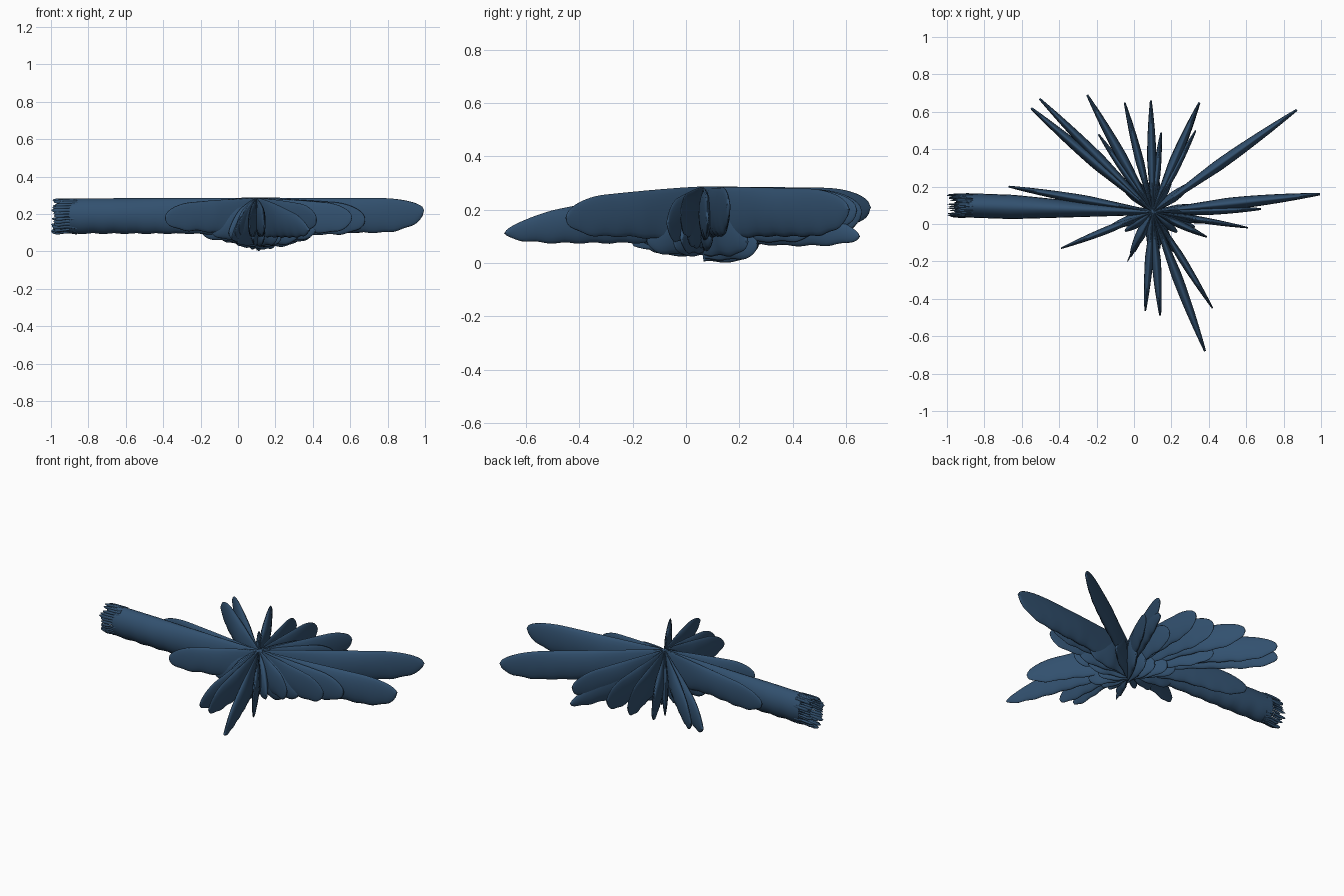
import bpy, bmesh, math, random
from mathutils import Vector

random.seed(4)
HUB = Vector((0.10, 0.065))
TOP = 0.287

mat = bpy.data.materials.new("dark_blue")
mat.diffuse_color = (0.032, 0.082, 0.16, 1)


def lerp(a, b, t):
    return a + (b - a) * t


def leaf(name, tip, width, bottom, end_top, tip_z, root_bottom=0.08, cap=0.72,
         blunt=False, start=HUB, top=TOP):
    """Upright fin from the hub to tip: tall pointed-oval sections, rounded end."""
    start, end = Vector(start), Vector(tip)
    d = end - start
    side = Vector((-d.y, d.x)).normalized()
    n, m = 32, 20
    bm = bmesh.new()
    rings = []
    for i in range(n + 1):
        t = i / n
        t = 1 - (1 - t) ** 1.35                    # more rings near the tip
        r = t * d.length
        hi = lerp(top, end_top, t ** 1.3)
        lo = lerp(root_bottom, bottom, min(1, r / 0.35))
        half = 0.5 * width * (0.3 + 0.7 * min(1, t / 0.45))
        if blunt:
            half = 0.5 * width * (0.25 + 0.75 * min(1, t / 0.75))
        else:
            k = max(0, (t - cap) / (1 - cap))
            s = math.sqrt(max(0, 1 - k * k)) * 0.98 + 0.02
            hi, lo = tip_z + (hi - tip_z) * s, tip_z + (lo - tip_z) * s
            half *= max(0.12, 1 - 0.8 * max(0, (t - 0.45) / 0.55) ** 1.8)
        lo += 0.003 * math.sin(r * 55 + d.x * 9)   # rippled lower edge
        c = start + d * t
        ring = []
        for j in range(m):
            a = math.tau * j / m
            u = math.copysign(abs(math.cos(a)) ** 1.15, math.cos(a)) * half
            z = (hi + lo) / 2 + math.sin(a) * (hi - lo) / 2
            p = c + side * u
            ring.append(bm.verts.new((p.x, p.y, z)))
        rings.append(ring)
    for a, b in zip(rings, rings[1:]):
        for j in range(m):
            bm.faces.new((a[j], a[(j + 1) % m], b[(j + 1) % m], b[j]))
    bm.faces.new(rings[0])
    bm.faces.new(rings[-1])
    bmesh.ops.recalc_face_normals(bm, faces=bm.faces)
    for f in bm.faces:
        f.smooth = len(f.verts) == 4
    me = bpy.data.meshes.new(name)
    bm.to_mesh(me)
    bm.free()
    me.materials.append(mat)
    ob = bpy.data.objects.new(name, me)
    bpy.context.collection.objects.link(ob)
    return ob


# Long leaves: tip, width, bottom, top at end, tip height
long_leaves = [
    ((-0.67, 0.20), 0.050, 0.12, 0.27, 0.20),
    ((-0.55, 0.62), 0.060, 0.10, 0.26, 0.17),
    ((-0.505, 0.67), 0.055, 0.12, 0.28, 0.21),
    ((-0.25, 0.69), 0.055, 0.12, 0.28, 0.21),
    ((-0.19, 0.48), 0.040, 0.07, 0.20, 0.13),
    ((-0.05, 0.65), 0.045, 0.09, 0.27, 0.18),
    ((0.09, 0.66), 0.050, 0.10, 0.27, 0.19),
    ((0.145, 0.49), 0.040, 0.07, 0.21, 0.13),
    ((0.35, 0.65), 0.055, 0.065, 0.15, 0.10),
    ((0.345, 0.64), 0.050, 0.11, 0.27, 0.20),
    ((0.33, 0.50), 0.040, 0.08, 0.22, 0.15),
    ((0.87, 0.61), 0.060, 0.10, 0.275, 0.20),
    ((0.995, 0.16), 0.065, 0.10, 0.285, 0.22),
    ((0.68, 0.08), 0.050, 0.09, 0.25, 0.17),
    ((0.61, -0.02), 0.035, 0.10, 0.25, 0.18),
    ((0.39, -0.07), 0.040, 0.08, 0.22, 0.15),
    ((0.42, -0.45), 0.040, 0.10, 0.24, 0.17),
    ((0.38, -0.68), 0.055, 0.075, 0.16, 0.11),
    ((0.14, -0.49), 0.050, 0.08, 0.21, 0.13),
    ((0.06, -0.465), 0.045, 0.08, 0.20, 0.13),
    ((-0.39, -0.13), 0.040, 0.11, 0.25, 0.18),
]
for i, (tip, w, b, e, z) in enumerate(long_leaves):
    leaf(f"leaf_{i + 1:02d}", tip, w, b, e, z)

# Broad left leaf with a frayed end
leaf("broad_left_leaf", (-0.90, 0.10), 0.130, 0.095, 0.283, 0.19, blunt=True)
for i in range(34):
    a = math.tau * i / 34
    q = random.uniform(0.86, 0.95)
    y, z = 0.10 + 0.065 * q * math.cos(a), 0.19 + 0.092 * q * math.sin(a)
    h = random.uniform(0.006, 0.012)
    leaf(f"frayed_strand_{i + 1:02d}", (random.uniform(-1.0, -0.95), y), 0.014,
         z - h, z + h, z, root_bottom=z - h, start=(-0.86, y), top=z + h)

# Short drooping lobes underneath: heading, length, bottom height
lobes = [(-160, 0.26, 0.06), (-145, 0.18, 0.04), (-118, 0.25, 0.03), (-95, 0.20, 0.03),
         (-80, 0.20, 0.025), (-62, 0.24, 0.03), (-40, 0.17, 0.025), (-20, 0.24, 0.035),
         (-10, 0.32, 0.055), (5, 0.30, 0.045), (36, 0.28, 0.025), (62, 0.23, 0.01),
         (82, 0.19, 0.002), (104, 0.19, 0.01), (120, 0.24, 0.02), (138, 0.27, 0.04),
         (176, 0.30, 0.055)]
for i, (deg, length, b) in enumerate(lobes):
    a = math.radians(deg)
    tip = HUB + Vector((math.cos(a), math.sin(a))) * length
    leaf(f"lower_lobe_{i + 1:02d}", tip, 0.055, b, 0.17, b + 0.055,
         root_bottom=b + 0.003, cap=0.55)

# Thin frayed sprig at the front left
for i in range(3):
    leaf(f"front_sprig_{i + 1}", (-0.035 + 0.02 * i, -0.20 + 0.025 * i), 0.022,
         0.04 + 0.02 * i, 0.11 + 0.03 * i, 0.07 + 0.03 * i)
